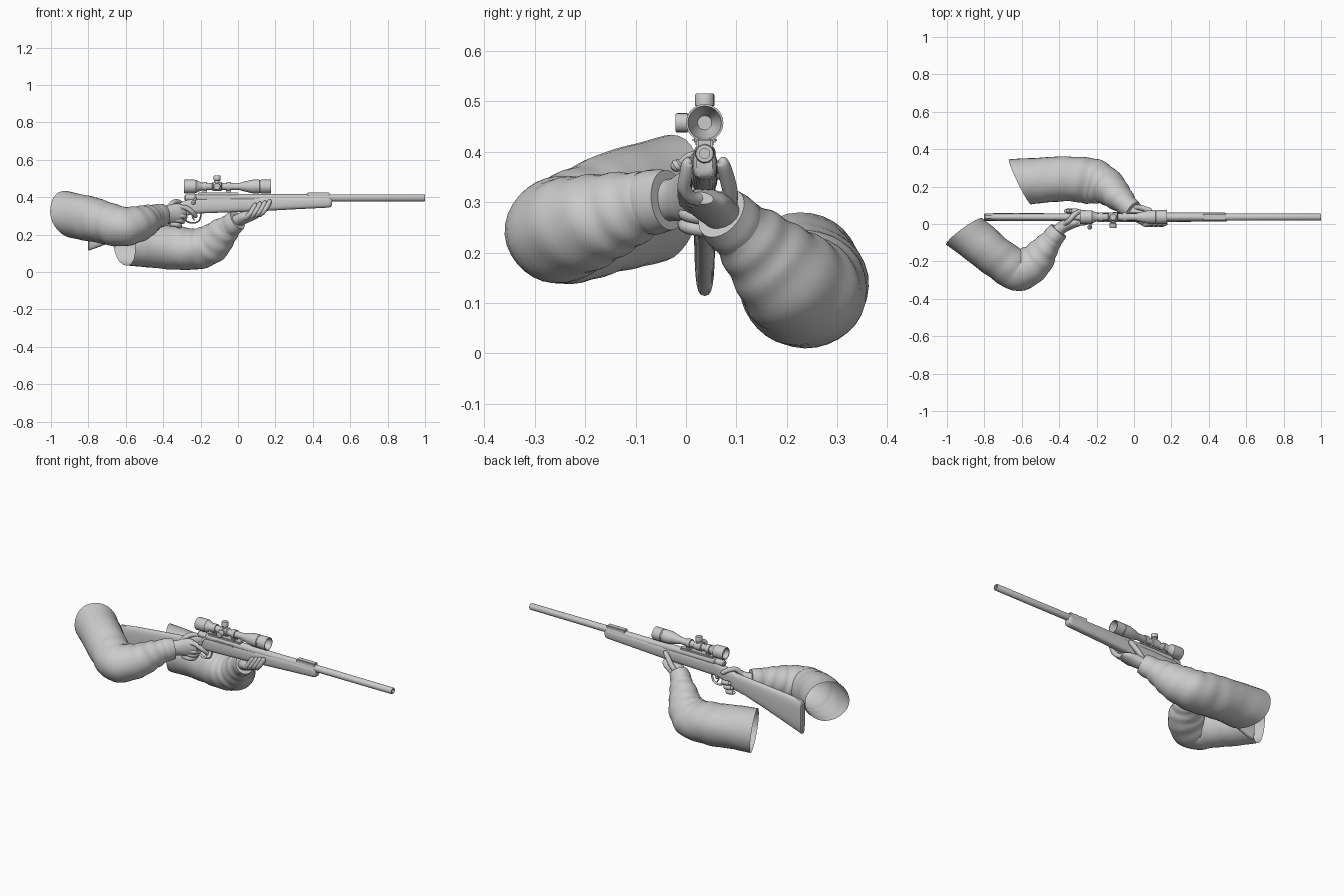
import bpy, bmesh, math
from mathutils import Vector, Matrix, noise

if "Cube" in bpy.data.objects:
    bpy.data.objects.remove(bpy.data.objects["Cube"])

GUN_Y = 0.037


def finish(name, bm, angle=40, fix=True):
    if fix:
        bmesh.ops.recalc_face_normals(bm, faces=bm.faces)
    me = bpy.data.meshes.new(name)
    bm.to_mesh(me)
    bm.free()
    ob = bpy.data.objects.new(name, me)
    bpy.context.collection.objects.link(ob)
    bpy.ops.object.select_all(action='DESELECT')
    ob.select_set(True)
    bpy.context.view_layer.objects.active = ob
    bpy.ops.object.shade_smooth_by_angle(angle=math.radians(angle))
    return ob


def bridge(bm, rings, caps=True, closed=False):
    n = len(rings[0])
    rows = [[bm.verts.new(p) for p in r] for r in rings]
    pairs = list(zip(rows, rows[1:])) + ([(rows[-1], rows[0])] if closed else [])
    for a, b in pairs:
        for i in range(n):
            j = (i + 1) % n
            bm.faces.new((a[i], a[j], b[j], b[i]))
    if caps and not closed:
        bm.faces.new(rows[0][::-1])
        bm.faces.new(rows[-1])


def spline(pts, steps):
    """Catmull-Rom samples through points of any dimension."""
    P = [Vector(p) for p in pts]
    P = [2 * P[0] - P[1]] + P + [2 * P[-1] - P[-2]]
    out = []
    for k in range(1, len(P) - 2):
        a, b, c, d = P[k - 1:k + 3]
        for s in range(steps):
            t = s / steps
            out.append(0.5 * (2 * b + (c - a) * t + (2 * a - 5 * b + 4 * c - d) * t * t
                              + (3 * b - a - 3 * c + d) * t ** 3))
    return out + [P[-2]]


def tube(name, path, radii, n=12, steps=5, caps=True, end_normal=None, wrinkle=0.0):
    """Sweep an ellipse (side radius, up radius) along a smooth path."""
    C = spline(path, steps)
    R = spline(radii, steps)
    rings, up, prev = [], None, None
    for i, c in enumerate(C):
        t = (C[min(i + 1, len(C) - 1)] - C[max(i - 1, 0)]).normalized()
        if up is None:
            up = Vector((0, 0, 1)) if abs(t.z) < 0.9 else Vector((1, 0, 0))
        else:
            up = prev.rotation_difference(t) @ up
        up = (up - t * up.dot(t)).normalized()
        side, prev = t.cross(up), t
        ring = []
        for k in range(n):
            a = 2 * math.pi * k / n
            q = side * (R[i][0] * math.cos(a)) + up * (R[i][1] * math.sin(a))
            if wrinkle:
                f = i / len(C)
                w = noise.noise((c + q) * 9) + 0.7 * f * math.sin(52 * f + 2 * math.sin(a + 0.7))
                q *= 1 + wrinkle * w
            if end_normal and i < steps:
                m = Vector(end_normal)
                q -= t * (q.dot(m) / t.dot(m)) * (1 - i / steps)
            ring.append(c + q)
        rings.append(ring)
    bm = bmesh.new()
    bridge(bm, rings, caps)
    return finish(name, bm, 60)


def finger(name, path, r=0.013):
    m = len(path)
    end = [path[-1][k] + 0.35 * r * (1 if path[-1][k] > path[-2][k] else -1) for k in range(3)]
    return tube(name, path + [tuple(end)], [(r, r)] * (m - 1) + [(r * .85, r * .85), (r * .3, r * .3)], 10, 4)


def lathe(name, profile, origin, axis=(1, 0, 0), n=28):
    """Revolve (distance, radius) pairs about an axis."""
    rot = Vector((0, 0, 1)).rotation_difference(Vector(axis)).to_matrix()
    rings = [[Vector(origin) + rot @ Vector((r * math.cos(2 * math.pi * k / n), r * math.sin(2 * math.pi * k / n), d))
              for k in range(n)] for d, r in profile]
    bm = bmesh.new()
    bridge(bm, rings)
    return finish(name, bm, 35)


def box(name, x0, x1, z0, z1, half, y=GUN_Y, bevel=0.003):
    bm = bmesh.new()
    bmesh.ops.create_cube(bm, size=1, matrix=Matrix.Translation(((x0 + x1) / 2, y, (z0 + z1) / 2))
                          @ Matrix.Diagonal((x1 - x0, 2 * half, z1 - z0, 1)))
    bmesh.ops.bevel(bm, geom=bm.edges[:], offset=bevel, segments=2, affect='EDGES')
    return finish(name, bm)


# Stock: x, top, bottom, half width, with squarish rounded sections
stations = [(-0.803, .305, .122, .014), (-0.797, .313, .114, .020), (-0.70, .325, .150, .021),
            (-0.55, .340, .203, .021), (-0.42, .352, .245, .020), (-0.36, .358, .258, .020),
            (-0.31, .370, .275, .020), (-0.27, .388, .302, .022), (-0.23, .398, .312, .024),
            (-0.10, .400, .317, .026), (0.10, .402, .324, .026), (0.30, .404, .335, .025),
            (0.48, .404, .344, .024), (0.496, .402, .348, .022), (0.502, .396, .356, .016)]
rings = []
for x, zt, zb, w in stations:
    ring = []
    for k in range(24):
        a = 2 * math.pi * k / 24
        c, s = math.cos(a), math.sin(a)
        ring.append((x, GUN_Y + w * math.copysign(abs(c) ** .65, c),
                     (zt + zb) / 2 + (zt - zb) / 2 * math.copysign(abs(s) ** .75, s)))
    rings.append(ring)
bm = bmesh.new()
bridge(bm, rings)
finish("stock", bm)

# Barrel, receiver and bolt
lathe("barrel", [(0.05, .020), (0.5, .0195), (0.997, .0185), (1.0, .017), (1.0, .010), (0.96, .010)], (0, GUN_Y, .396))
lathe("receiver", [(-0.285, .012), (-0.28, .017), (-0.23, .018), (-0.225, .022), (0.10, .022), (0.12, .019)], (0, GUN_Y, .396))
tube("bolt_handle", [(-.225, .025, .395), (-.228, .005, .392), (-.235, -.012, .378)], [(.006, .006)] * 3)
lathe("bolt_knob", [(-.012, .004), (-.008, .010), (0, .013), (.008, .010), (.012, .004)], (-.237, -.018, .372), (-.3, -.7, -.6), 14)
box("ejection_port", -.165, -.04, .383, .397, .004, GUN_Y - .023)
box("sight_plate", .37, .49, .402, .425, .016)

# Trigger guard and trigger
tube("trigger_guard", [(-.292, GUN_Y, .30), (-.275, GUN_Y, .272), (-.24, GUN_Y, .262), (-.208, GUN_Y, .275),
                       (-.195, GUN_Y, .318)], [(.008, .004)] * 5, 8)
tube("trigger", [(-.245, GUN_Y, .315), (-.243, GUN_Y, .295), (-.232, GUN_Y, .275)], [(.005, .004)] * 3, 8)

# Scope with hollow ends, turrets and mounts
SZ = .457
lathe("scope_tube", [(-.26, .014), (-.265, .022), (-.29, .030), (-.29, .035), (-.283, .037), (-.225, .036), (-.22, .032),
                     (-.19, .019), (0.01, .019), (.02, .023), (.075, .036), (.115, .037), (.117, .035), (.122, .035),
                     (.124, .037), (.176, .037), (.176, .033), (.14, .026), (.11, .014)], (0, GUN_Y, SZ))
knob = [(.0, .016), (.026, .016), (.028, .013), (.032, .013), (.034, .019), (.055, .019), (.058, .017)]
for name, axis in (("top_turret", (0, 0, 1)), ("side_turret", (0, -1, 0))):
    lathe(name, knob, (-.112, GUN_Y, SZ), axis, 20)
lathe("turret_collar", [(-.026, .019), (-.022, .025), (.022, .025), (.026, .019)], (-.112, GUN_Y, SZ))
box("scope_rail", -.215, .0, .410, .424, .018)
for i, x in enumerate((-.178, -.05)):
    lathe(f"scope_ring_{i}", [(-.012, .019), (-.012, .025), (.012, .025), (.012, .019)], (x, GUN_Y, SZ))
    box(f"ring_base_{i}", x - .013, x + .013, .418, .442, .012)
    box(f"ring_clamp_{i}", x - .010, x + .010, .418, .428, .024)

# Sleeves: open at the shoulder, wrinkled along the forearm
tube("trigger_sleeve", [(-.908, -.04, .31), (-.80, -.125, .285), (-.70, -.20, .26), (-.615, -.25, .243),
                        (-.53, -.20, .258), (-.48, -.135, .28), (-.435, -.075, .298)],
     [(.115, .12), (.113, .12), (.108, .112), (.108, .105), (.095, .096), (.075, .082), (.055, .064)],
     32, 8, False, (.6, -.8, .15), .045)
tube("support_sleeve", [(-.61, .225, .155), (-.48, .235, .145), (-.34, .24, .13), (-.23, .23, .122),
                        (-.145, .20, .15), (-.085, .145, .205), (-.035, .10, .25)],
     [(.125, .122), (.12, .12), (.12, .116), (.122, .11), (.10, .105), (.077, .085), (.056, .062)],
     32, 8, False, (.9, .43, .1), .045)

# Cuffs
tube("trigger_cuff", [(-.452, -.10, .291), (-.43, -.068, .299), (-.402, -.035, .304)],
     [(.05, .056), (.057, .065), (.052, .060)], 24, 4)
tube("support_cuff", [(-.056, .122, .228), (-.03, .092, .256), (-.002, .070, .278)],
     [(.05, .056), (.058, .063), (.052, .056)], 24, 4)

# Trigger hand
tube("trigger_palm", [(-.43, -.06, .30), (-.39, -.022, .305), (-.35, .0, .310), (-.31, .010, .318), (-.28, .016, .325)],
     [(.036, .042), (.033, .043), (.032, .052), (.026, .050), (.012, .030)], 18, 5)
finger("trigger_index", [(-.33, -.004, .345), (-.285, .004, .345), (-.25, .010, .325), (-.226, .032, .298)], .013)
finger("trigger_thumb", [(-.37, .0, .345), (-.345, .02, .372), (-.32, .05, .374), (-.29, .068, .355)], .014)
for i in range(3):
    x, z = -.305 - .014 * i, .305 - .024 * i
    finger(f"trigger_finger_{i}", [(x - .03, -.004, z), (x + .012, .002, z - .006), (x + .022, .036, z - .012),
                                   (x + .008, .066, z - .006), (x - .03, .070, z)], .0135)

# Support hand: palm beneath the fore-end, fingers on one side, thumb on the other
tube("support_palm", [(-.03, .092, .256), (.0, .070, .276), (.04, .048, .293), (.08, .036, .302), (.115, .030, .308)],
     [(.040, .036), (.042, .033), (.048, .032), (.045, .024), (.025, .012)], 18, 5)
for i in range(4):
    x, z = .03 + .026 * i, .288 + .006 * i
    finger(f"support_finger_{i}", [(x - .02, .045, z), (x + .01, .012, z + .002), (x + .032, -.003, z + .022),
                                   (x + .052, .001, z + .052), (x + .062, .004, z + .072)], .0135)
finger("support_thumb", [(.0, .085, .285), (.03, .088, .315), (.062, .080, .352), (.085, .072, .378)], .015)
